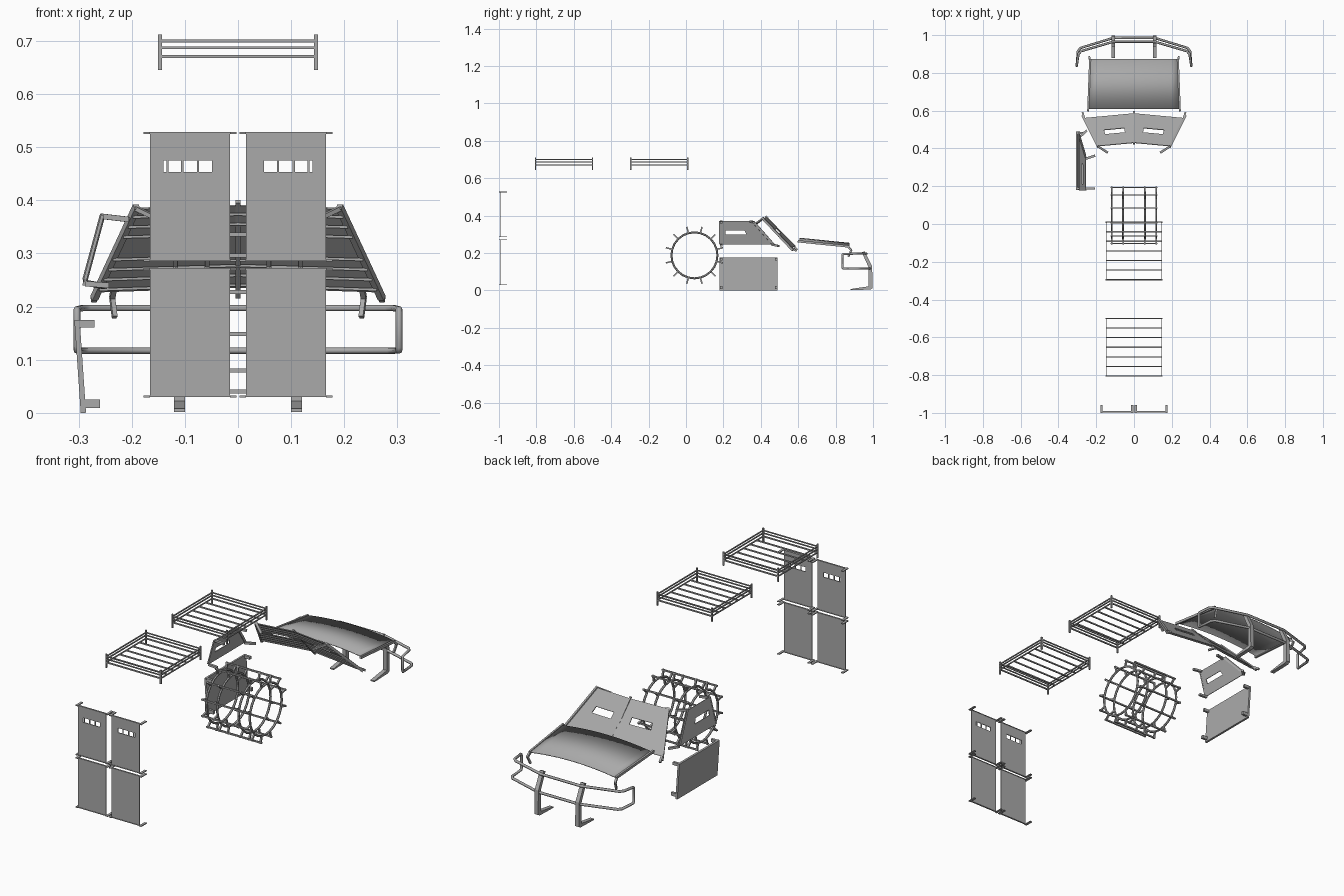
import bpy, bmesh, math
from mathutils import Vector, Matrix

if "Cube" in bpy.data.objects:
    bpy.data.objects.remove(bpy.data.objects["Cube"])

steel = bpy.data.materials.new("grey steel")
steel.use_nodes = True
GREY = (0.4, 0.4, 0.4, 1)
steel.diffuse_color = GREY
steel.node_tree.nodes["Principled BSDF"].inputs["Base Color"].default_value = GREY


def finish(name, bm):
    bmesh.ops.recalc_face_normals(bm, faces=bm.faces)
    mesh = bpy.data.meshes.new(name)
    bm.to_mesh(mesh)
    bm.free()
    obj = bpy.data.objects.new(name, mesh)
    bpy.context.collection.objects.link(obj)
    mesh.materials.append(steel)
    return obj


def add_bar(bm, a, b, w, d=None):
    """Rectangular bar from a to b, w wide and d high."""
    a, b = Vector(a), Vector(b)
    rot = (b - a).to_track_quat('Z', 'Y').to_matrix().to_4x4()
    size = Matrix.Diagonal((w, d or w, (b - a).length, 1))
    bmesh.ops.create_cube(bm, size=1, matrix=Matrix.Translation((a + b) / 2) @ rot @ size)


def bars(name, items):
    bm = bmesh.new()
    for item in items:
        add_bar(bm, *item)
    return finish(name, bm)


def plate(name, us, vs, holes, place, thick=0.004):
    """Sheet laid on a u, v grid, leaving out the hole cells."""
    bm = bmesh.new()
    grid = [[bm.verts.new(place(u, v)) for v in vs] for u in us]
    for i in range(len(us) - 1):
        for j in range(len(vs) - 1):
            if (i, j) not in holes:
                bm.faces.new((grid[i][j], grid[i + 1][j], grid[i + 1][j + 1], grid[i][j + 1]))
    obj = finish(name, bm)
    mod = obj.modifiers.new("thickness", 'SOLIDIFY')
    mod.thickness, mod.offset = thick, 0
    return obj


def quad(a, b, c, d):
    """Placement on four corners: a-b is the lower edge, d-c the upper one."""
    a, b, c, d = map(Vector, (a, b, c, d))
    return lambda u, v: a.lerp(b, u).lerp(d.lerp(c, u), v)


SIDES = ((1, "left"), (-1, "right"))

# Rear door sheets with window slots and mounting tabs
for s, side in SIDES:
    place = lambda u, v: (s * u, -0.993, v)
    us = [0.015, 0.049, 0.073, 0.077, 0.103, 0.107, 0.131, 0.135, 0.14, 0.166]
    plate(side + "_upper_door_sheet", us, [0.287, 0.453, 0.475, 0.527],
          {(i, 1) for i in (1, 3, 5, 7)}, place)
    plate(side + "_lower_door_sheet", [0.015, 0.166], [0.031, 0.271], set(), place)
    tabs = []
    for z in (0.527, 0.287, 0.271, 0.031):
        for x in (0.009, 0.172):
            tabs.append(((s * x, -1, z), (s * x, -0.957, z), 0.012, 0.004))
        tabs.append(((s * 0.003, -0.993, z), (s * 0.178, -0.993, z), 0.008, 0.003))
    bars(side + "_door_tabs", tabs)

# Two roof racks
for name, y0 in (("rear_roof_rack", -0.805), ("front_roof_rack", -0.295)):
    y1 = y0 + 0.305
    items = []
    for x in (-0.147, 0.147):
        for y in (y0, y1):
            items.append(((x, y, 0.645), (x, y, 0.712), 0.007))
        for z in (0.671, 0.687, 0.7):
            items.append(((x, y0, z), (x, y1, z), 0.005))
    for y in (y0, y1):
        for z in (0.687, 0.7):
            items.append(((-0.147, y, z), (0.147, y, z), 0.005))
    for i in range(7):
        y = y0 + 0.305 * i / 6
        items.append(((-0.147, y, 0.671), (0.147, y, 0.671), 0.006))
    bars(name, items)

# Spiked wheel cage
CY, CZ = 0.045, 0.188
items = []
for i in range(12):
    a = math.radians(15 + 30 * i)
    c, s = math.cos(a), math.sin(a)
    for x in (-0.118, -0.058, 0.058, 0.118):
        items.append(((x, CY + 0.12 * c, CZ + 0.12 * s),
                      (x, CY + 0.158 * c, CZ + 0.158 * s), 0.008))
    y, z = CY + 0.153 * c, CZ + 0.153 * s
    items.append(((-0.125, y, z), (0.125, y, z), 0.007))
bars("wheel_cage_bars", items)
for i, x in enumerate((-0.118, -0.058, 0.058, 0.118)):
    bpy.ops.mesh.primitive_torus_add(major_radius=0.123, minor_radius=0.0055, major_segments=24,
                                     minor_segments=6, location=(x, CY, CZ),
                                     rotation=(0, math.pi / 2, 0))
    ring = bpy.context.object
    ring.name = "wheel_cage_ring_%d" % (i + 1)
    ring.data.materials.append(steel)

# Right side door sheet and its brackets
plate("side_door_sheet", [0, 1], [0, 1], set(),
      quad((-0.291, 0.18, 0), (-0.291, 0.49, 0), (-0.303, 0.49, 0.175), (-0.303, 0.18, 0.175)), 0.01)
items = []
for y in (0.188, 0.482):
    items.append(((-0.305, y, 0.168), (-0.27, y, 0.168), 0.012, 0.014))
    items.append(((-0.295, y, 0.017), (-0.26, y, 0.017), 0.012, 0.016))
bars("side_door_brackets", items)

# Right side window sheet with slot and brackets
plate("side_window_sheet", [0, 0.13, 0.58, 1], [0, 0.42, 0.6, 1], {(1, 1)},
      quad((-0.288, 0.18, 0.247), (-0.288, 0.475, 0.247), (-0.255, 0.365, 0.372), (-0.255, 0.18, 0.372)))
bars("side_window_brackets", [
    ((-0.257, 0.188, 0.37), (-0.206, 0.188, 0.364), 0.012, 0.01),
    ((-0.257, 0.345, 0.37), (-0.206, 0.362, 0.364), 0.012, 0.01),
    ((-0.288, 0.188, 0.243), (-0.243, 0.188, 0.24), 0.012, 0.01),
    ((-0.288, 0.46, 0.245), (-0.25, 0.495, 0.238), 0.012, 0.01),
    ((-0.288, 0.46, 0.25), (-0.255, 0.352, 0.372), 0.008),
    ((-0.288, 0.18, 0.25), (-0.255, 0.18, 0.372), 0.006)])

# Windscreen sheets with slots, inner ribs, edge bars and tabs
for s, side in SIDES:
    place = quad((0, 0.585, 0.237), (s * 0.265, 0.56, 0.228),
                 (s * 0.192, 0.412, 0.385), (0, 0.43, 0.39))
    plate(side + "_windscreen_sheet", [0, 0.22, 0.69, 1], [0, 0.47, 0.62, 1], {(1, 1)}, place)
    items = []
    for v in (0.05, 0.17, 0.29, 0.41, 0.68, 0.8, 0.92):
        drop = Vector((0, -0.004, -0.004))
        items.append((place(0, v) + drop, place(1, v) + drop, 0.005))
    items += [(place(1, -0.08), place(1, 1.02), 0.012),
              (place(1, 1), (s * 0.14, 0.378, 0.36), 0.012, 0.008),
              (place(1, 0.05), (s * 0.272, 0.59, 0.212), 0.01)]
    bars(side + "_windscreen_frame", items)
bars("windscreen_centre_bar", [((0, 0.595, 0.218), (0, 0.425, 0.398), 0.009)])

# Cambered bonnet sheet with side rails and front legs
def bonnet(u, v):
    t = 2 * u - 1
    return (t * (0.243 - 0.01 * v), 0.608 + 0.265 * v, 0.262 - 0.027 * v + 0.018 * (1 - t * t))

hood = plate("bonnet_sheet", [i / 12 for i in range(13)], [0, 1], set(), bonnet)
hood.data.shade_smooth()
items = []
for s, side in SIDES:
    u = (s + 1) / 2
    items += [(bonnet(u, -0.04), bonnet(u, 1), 0.009, 0.012),
              (bonnet(u, 0.97), (s * 0.237, 0.885, 0.215), 0.01),
              ((s * 0.237, 0.885, 0.218), (s * 0.232, 0.868, 0.18), 0.009)]
bars("bonnet_rails", items)

# Bumper tube loop
half = [(0.11, 0.965, 0.197), (0.28, 0.915, 0.197), (0.294, 0.9, 0.197), (0.303, 0.84, 0.195),
        (0.303, 0.836, 0.19), (0.303, 0.836, 0.124), (0.303, 0.84, 0.117),
        (0.297, 0.915, 0.117), (0.284, 0.932, 0.117), (0.11, 0.985, 0.117)]
path = half + [(-x, y, z) for x, y, z in reversed(half)]
curve = bpy.data.curves.new("bumper_tube", 'CURVE')
curve.dimensions = '3D'
curve.bevel_depth = 0.0065
curve.bevel_resolution = 1
spline = curve.splines.new('POLY')
spline.points.add(len(path) - 1)
for point, co in zip(spline.points, path):
    point.co = (*co, 1)
spline.use_cyclic_u = True
curve.materials.append(steel)
bpy.context.collection.objects.link(bpy.data.objects.new("bumper_tube", curve))

# Bumper posts with feet
outline = [(0.955, 0.21), (0.995, 0.13), (0.998, 0.012), (0.985, 0.005), (0.88, 0.002),
           (0.88, 0.008), (0.976, 0.022), (0.976, 0.125), (0.94, 0.204)]
for s, side in SIDES:
    bm = bmesh.new()
    face = bm.faces.new([bm.verts.new((s * 0.11 - 0.01, y, z)) for y, z in outline])
    out = bmesh.ops.extrude_face_region(bm, geom=[face])["geom"]
    bmesh.ops.translate(bm, vec=(0.02, 0, 0),
                        verts=[g for g in out if isinstance(g, bmesh.types.BMVert)])
    finish(side + "_bumper_post", bm)
